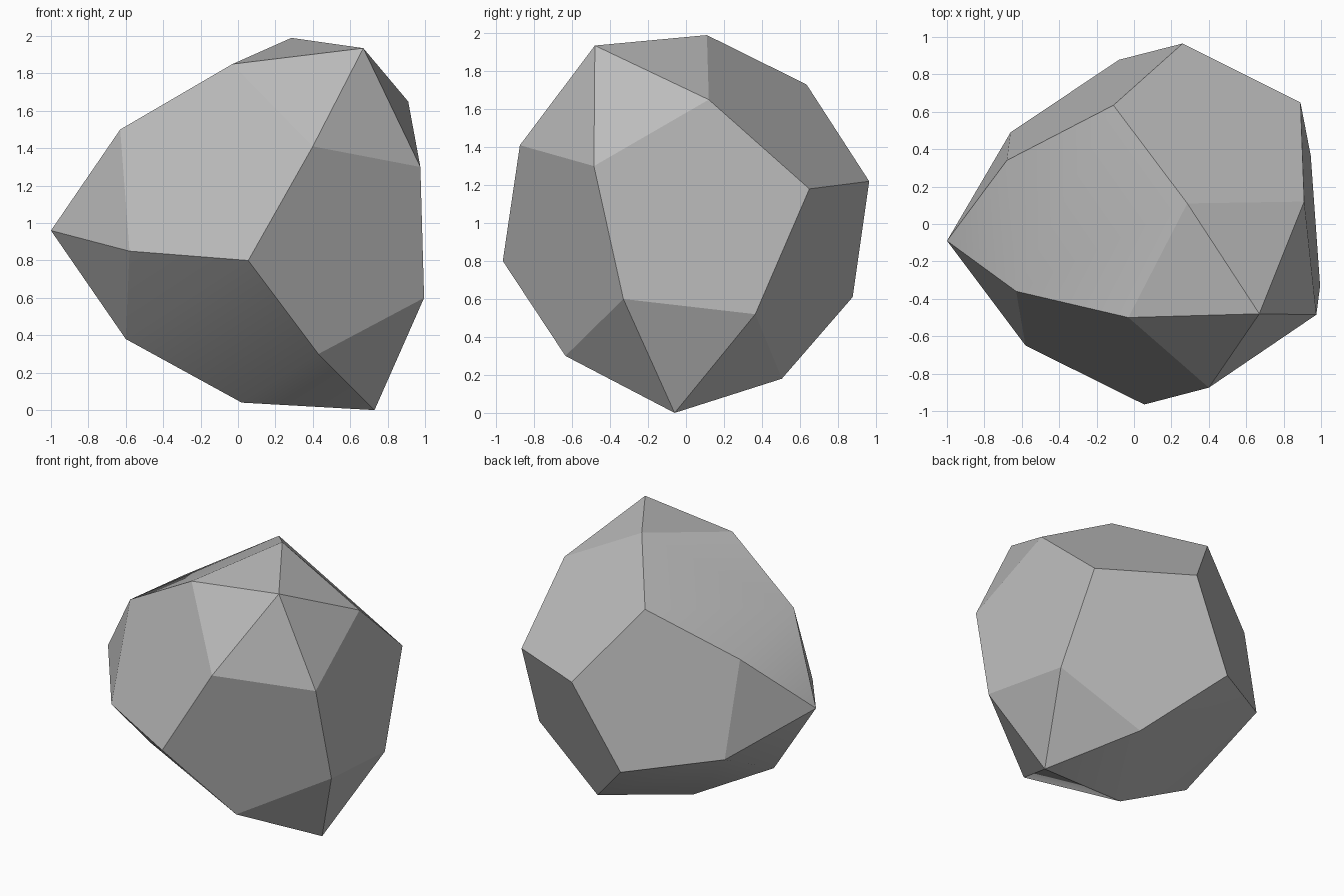
import bpy
import bmesh
import math
from mathutils import Vector

default_cube = bpy.data.objects.get("Cube")
if default_cube:
    bpy.data.objects.remove(default_cube, do_unlink=True)


def make_material(name, colour):
    material = bpy.data.materials.new(name)
    material.use_nodes = True
    material.diffuse_color = colour
    shader = next(n for n in material.node_tree.nodes if n.type == "BSDF_PRINCIPLED")
    shader.inputs["Base Color"].default_value = colour
    shader.inputs["Roughness"].default_value = 0.9
    return material


def chiselled_stone(name, corners, material):
    """Wrap a faceted convex skin around the corner points."""
    bm = bmesh.new()
    for corner in corners:
        bm.verts.new(Vector(corner))
    hull = bmesh.ops.convex_hull(bm, input=bm.verts[:])
    leftovers = {g for g in hull["geom_interior"] if isinstance(g, bmesh.types.BMVert)}
    bmesh.ops.delete(bm, geom=list(leftovers), context="VERTS")
    # Merge the triangles that lie in one chiselled plane
    bmesh.ops.dissolve_limit(bm, angle_limit=math.radians(2),
                             verts=bm.verts[:], edges=bm.edges[:])
    bmesh.ops.recalc_face_normals(bm, faces=bm.faces[:])
    mesh = bpy.data.meshes.new(name)
    bm.to_mesh(mesh)
    bm.free()
    mesh.materials.append(material)
    stone = bpy.data.objects.new(name, mesh)
    bpy.context.collection.objects.link(stone)
    return stone


# Corners of the boulder, grouped by height
crown = [(.285, .11, 1.99), (.67, -.48, 1.935), (-.03, -.5, 1.85),
         (-.11, .635, 1.73), (.91, .12, 1.65), (-.63, -.36, 1.5)]
shoulder = [(.4, -.875, 1.41), (-.68, .34, 1.4), (.975, -.485, 1.3),
            (.26, .965, 1.22), (.89, .65, 1.18)]
waist = [(-1, -.09, .96), (-.58, -.65, .85), (.055, -.965, .8),
         (-.66, .49, .71), (-.08, .878, .61), (.995, -.33, .6)]
base = [(.945, .365, .52), (-.6, -.17, .38), (.43, -.635, .3),
        (.37, .505, .18), (.02, -.12, .04), (.73, -.06, 0)]

grey = make_material("stone grey", (.5, .5, .5, 1))
boulder = chiselled_stone("boulder", crown + shoulder + waist + base, grey)

# Soft shading inside the facets, crisp edges between them
bpy.ops.object.select_all(action="DESELECT")
boulder.select_set(True)
bpy.context.view_layer.objects.active = boulder
bpy.ops.object.shade_smooth_by_angle(angle=math.radians(25))
